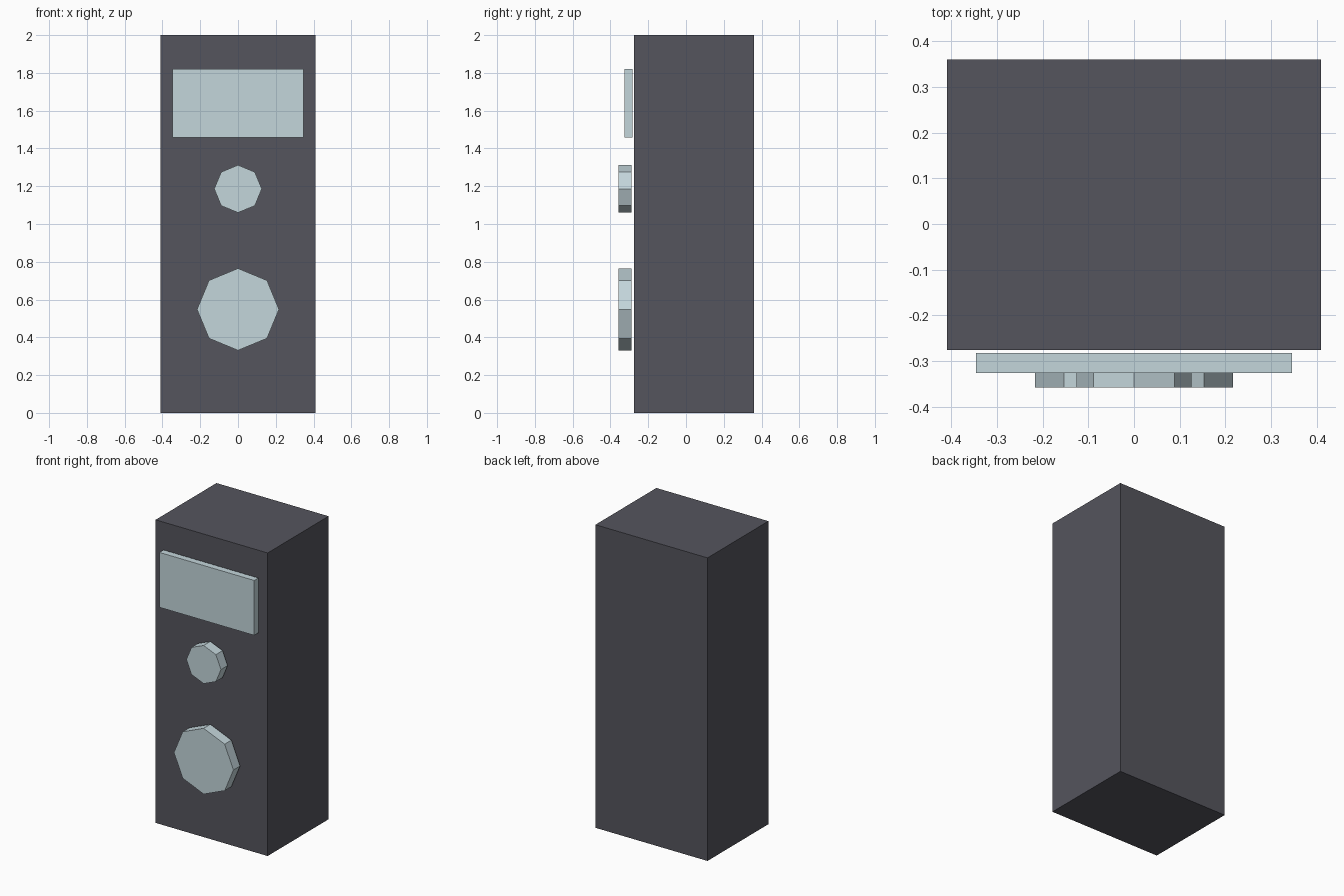
import bpy
from math import pi

cube = bpy.data.objects.get("Cube")
if cube:
    bpy.data.objects.remove(cube, do_unlink=True)


def make_material(name, color):
    mat = bpy.data.materials.new(name)
    mat.use_nodes = True
    mat.diffuse_color = color
    mat.node_tree.nodes["Principled BSDF"].inputs["Base Color"].default_value = color
    return mat


def finish(name, mat):
    obj = bpy.context.object
    obj.name = obj.data.name = name
    obj.data.materials.append(mat)
    return obj


def box(name, mat, size, center):
    bpy.ops.mesh.primitive_cube_add(size=1, location=center)
    obj = finish(name, mat)
    obj.scale = size
    bpy.ops.object.transform_apply(location=False, rotation=False, scale=True)


def octagon_disc(name, mat, radius, z):
    bpy.ops.mesh.primitive_cylinder_add(
        vertices=8, radius=radius, depth=0.07,
        location=(0, -0.323, z), rotation=(pi / 2, 0, 0))
    finish(name, mat)


charcoal = make_material("charcoal", (0.09, 0.09, 0.11, 1))
pale_blue = make_material("pale blue grey", (0.55, 0.67, 0.71, 1))

# Tall cabinet
box("cabinet", charcoal, (0.818, 0.635, 2.0), (0, 0.0425, 1.0))

# Front panel, standing slightly clear of the cabinet
box("front_panel", pale_blue, (0.692, 0.043, 0.362), (0, -0.304, 1.64))

# Octagonal speaker drivers
octagon_disc("small_driver", pale_blue, 0.126, 1.186)
octagon_disc("large_driver", pale_blue, 0.217, 0.548)
